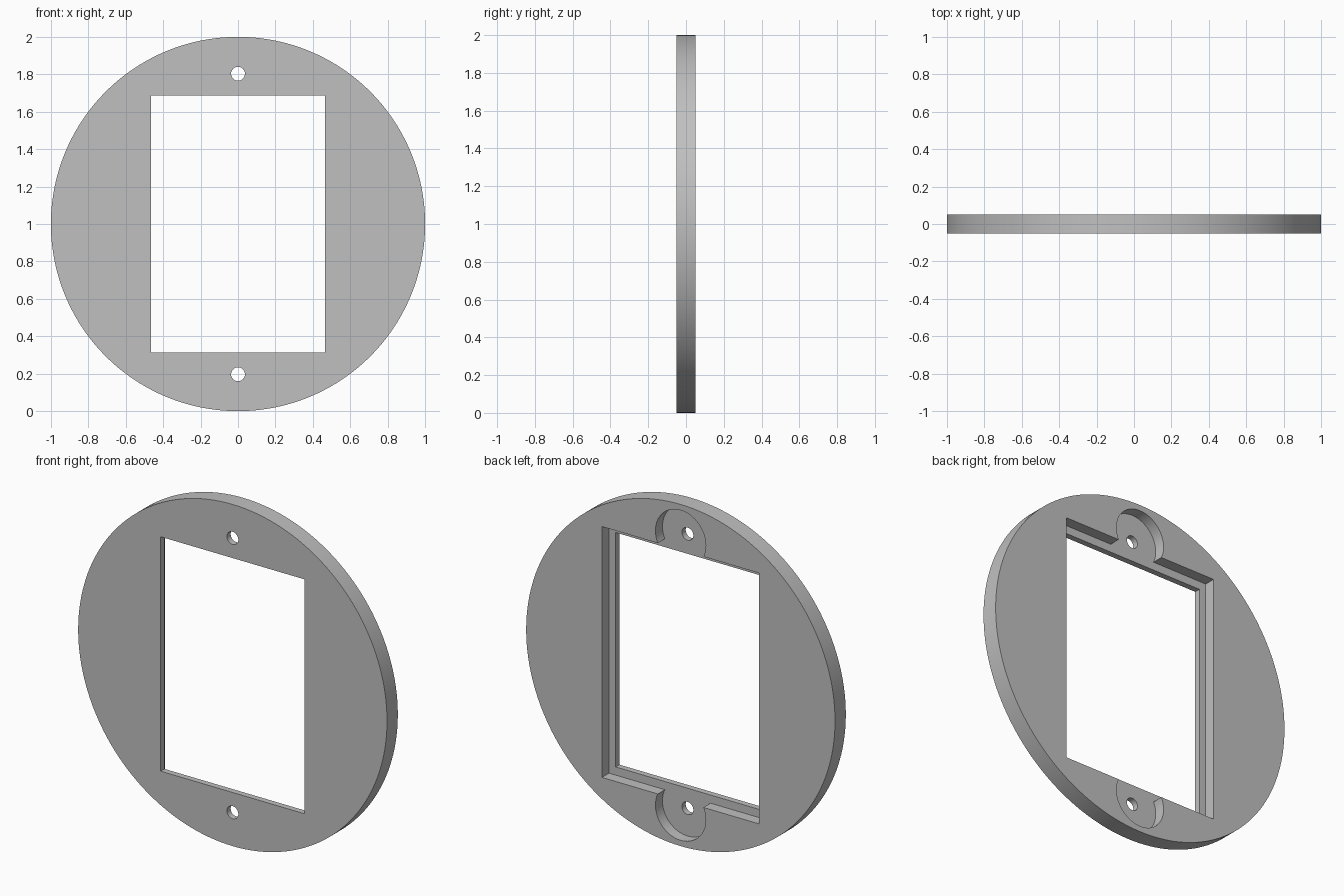
import bpy
import bmesh
import math

HALF = 0.05          # half thickness of the plate
LEDGE = -0.015       # depth of the rear recess floor
MID = 1.0            # centre height
HOLE_OFFSET = 0.803  # screw hole distance from centre

cube = bpy.data.objects.get("Cube")
if cube:
    bpy.data.objects.remove(cube, do_unlink=True)


def circle(radius, z, sides):
    return [(radius * math.cos(2 * math.pi * i / sides),
             z + radius * math.sin(2 * math.pi * i / sides)) for i in range(sides)]


def rectangle(hx, hz):
    return [(-hx, MID - hz), (hx, MID - hz), (hx, MID + hz), (-hx, MID + hz)]


def prism(name, outline, y0, y1):
    """Extrude an outline in the XZ plane from y0 to y1."""
    bm = bmesh.new()
    front = [bm.verts.new((x, y0, z)) for x, z in outline]
    back = [bm.verts.new((x, y1, z)) for x, z in outline]
    bm.faces.new(front)
    bm.faces.new(back[::-1])
    n = len(outline)
    for i in range(n):
        j = (i + 1) % n
        bm.faces.new((front[j], front[i], back[i], back[j]))
    bmesh.ops.recalc_face_normals(bm, faces=bm.faces)
    mesh = bpy.data.meshes.new(name)
    bm.to_mesh(mesh)
    bm.free()
    obj = bpy.data.objects.new(name, mesh)
    bpy.context.collection.objects.link(obj)
    return obj


# Round plate
plate = prism("round_plate", circle(1.0, MID, 160), -HALF, HALF)

grey = bpy.data.materials.new("plain_grey")
grey.use_nodes = True
colour = (0.53, 0.53, 0.53, 1.0)
grey.diffuse_color = colour
grey.node_tree.nodes["Principled BSDF"].inputs["Base Color"].default_value = colour
plate.data.materials.append(grey)

# Window, its rear rebate, and the screw holes with rear counterbores
cutters = [
    prism("window_cutter", rectangle(0.466, 0.686), -0.2, 0.2),
    prism("rebate_cutter", rectangle(0.509, 0.734), LEDGE, 0.2),
]
for side in (-1, 1):
    z = MID + side * HOLE_OFFSET
    cutters.append(prism("counterbore_cutter", circle(0.163, z, 64), LEDGE, 0.2))
    cutters.append(prism("screw_hole_cutter", circle(0.037, z, 32), -0.2, 0.2))

bpy.ops.object.select_all(action="DESELECT")
plate.select_set(True)
bpy.context.view_layer.objects.active = plate
for cutter in cutters:
    cutter.hide_render = True
    mod = plate.modifiers.new(cutter.name, "BOOLEAN")
    mod.operation = "DIFFERENCE"
    mod.solver = "EXACT"
    mod.object = cutter
    bpy.ops.object.modifier_apply(modifier=mod.name)
    bpy.data.objects.remove(cutter, do_unlink=True)

# Smooth round walls, crisp edges
bpy.ops.object.shade_smooth_by_angle(angle=math.radians(30))
